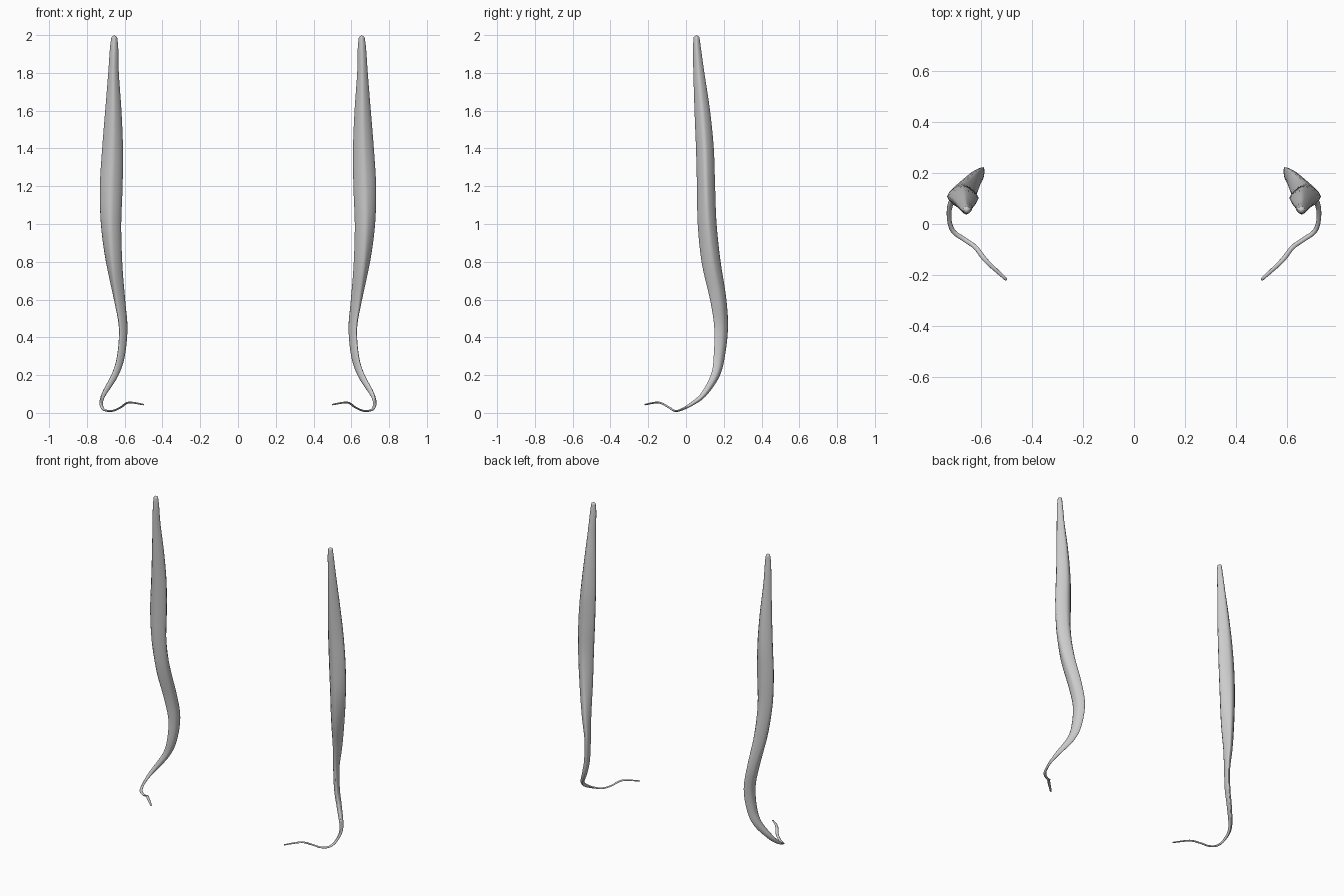
import bpy
import bmesh
from math import cos, sin, pi, radians, copysign
from mathutils import Vector

SIDES = 16
STEPS = 5

default_cube = bpy.data.objects.get("Cube")
if default_cube:
    bpy.data.objects.remove(default_cube, do_unlink=True)

# Path stations: x, y, z, half width, half depth, heading of the width axis
STATIONS = [
    (.655, .056, 1.99, .015, .015, 0),
    (.656, .058, 1.93, .022, .021, 0),
    (.659, .068, 1.8, .028, .029, 0),
    (.66, .086, 1.6, .043, .041, 0),
    (.664, .1, 1.4, .055, .047, 0),
    (.671, .106, 1.2, .06, .048, 0),
    (.672, .112, 1, .054, .05, 5),
    (.656, .133, .8, .044, .051, 12),
    (.627, .171, .6, .03, .046, 22),
    (.608, .186, .45, .02, .041, 28),
    (.62, .176, .3, .018, .034, 30),
    (.652, .155, .2, .016, .026, 30),
    (.71, .095, .1, .012, .016, 25),
    (.724, .035, .05, .009, .01, 10),
    (.71, -.025, .017, .009, .006, -20),
    (.665, -.06, .011, .009, .005, -60),
    (.62, -.092, .03, .009, .005, -50),
    (.578, -.145, .055, .009, .005, -43),
    (.5, -.217, .044, .006, .004, -45),
]


def flat_material(name, colour):
    mat = bpy.data.materials.new(name)
    mat.use_nodes = True
    mat.diffuse_color = colour
    mat.node_tree.nodes["Principled BSDF"].inputs["Base Color"].default_value = colour
    return mat


def spline(a, b, c, d, t):
    """Smooth blend from b to c, guided by the neighbours a and d."""
    return .5 * (2 * b + (c - a) * t + (2 * a - 5 * b + 4 * c - d) * t * t
                 + (3 * b - a - 3 * c + d) * t ** 3)


def sample(stations):
    last = len(stations) - 1
    result = []
    for i in range(last):
        near = [stations[min(max(i + k, 0), last)] for k in (-1, 0, 1, 2)]
        for step in range(STEPS):
            result.append([spline(*column, step / STEPS) for column in zip(*near)])
    result.append(list(stations[last]))
    return result


def soft_diamond(angle):
    """Point on a cross-section halfway between a diamond and an ellipse."""
    def bulge(v):
        return copysign(abs(v) ** 1.4, v)
    return bulge(cos(angle)), bulge(sin(angle))


def make_tendril(name, side, mat):
    rows = sample(STATIONS)
    centres = [Vector(row[:3]) for row in rows]
    bm = bmesh.new()
    rings = []
    for i, (centre, row) in enumerate(zip(centres, rows)):
        ahead = centres[min(i + 1, len(rows) - 1)]
        behind = centres[max(i - 1, 0)]
        tangent = (ahead - behind).normalized()
        heading = radians(row[5])
        across = Vector((cos(heading), sin(heading), 0))
        across = (across - tangent * across.dot(tangent)).normalized()
        depth = tangent.cross(across)
        ring = []
        for k in range(SIDES):
            u, v = soft_diamond(2 * pi * k / SIDES)
            point = centre + across * (u * row[3]) + depth * (v * row[4])
            ring.append(bm.verts.new((side * point.x, point.y, point.z)))
        rings.append(ring)

    # Skin the rings and close the ends with blunt points
    for first, second in zip(rings, rings[1:]):
        for k in range(SIDES):
            n = (k + 1) % SIDES
            bm.faces.new((first[k], first[n], second[n], second[k]))
    for ring, centre, offset in ((rings[0], centres[0], Vector((0, 0, .01))),
                                 (rings[-1], centres[-1], Vector((-.002 * side, -.003, 0)))):
        tip = bm.verts.new(Vector((side * centre.x, centre.y, centre.z)) + offset)
        for k in range(SIDES):
            bm.faces.new((ring[k], ring[(k + 1) % SIDES], tip))
    bmesh.ops.recalc_face_normals(bm, faces=bm.faces)
    for face in bm.faces:
        face.smooth = True

    mesh = bpy.data.meshes.new(name)
    bm.to_mesh(mesh)
    bm.free()
    mesh.materials.append(mat)
    obj = bpy.data.objects.new(name, mesh)
    bpy.context.collection.objects.link(obj)
    return obj


# A mirrored pair of tapering tendrils
grey = flat_material("soft grey", (.6, .6, .6, 1))
make_tendril("left_tendril", 1, grey)
make_tendril("right_tendril", -1, grey)
